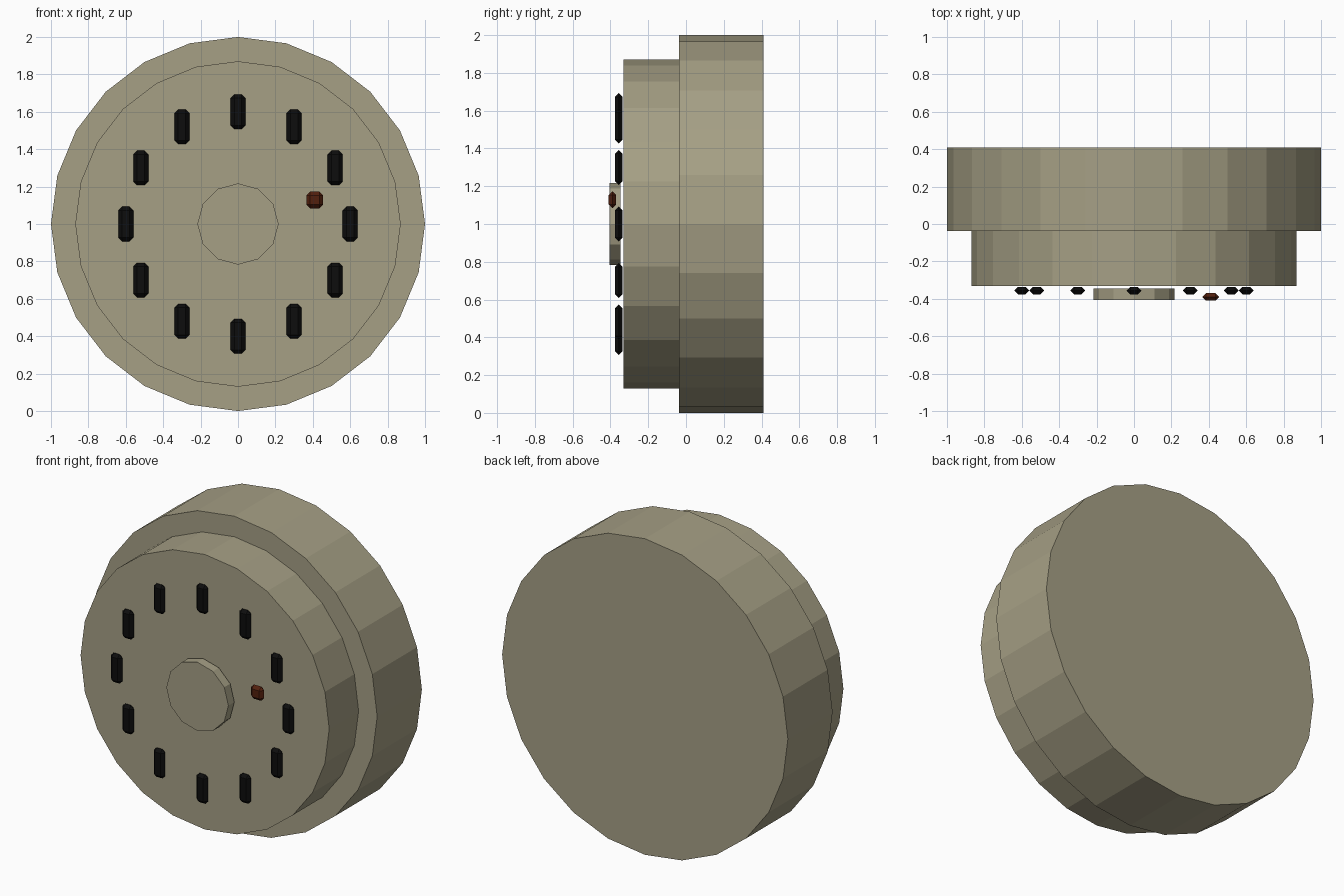
import bpy, math

if "Cube" in bpy.data.objects:
    bpy.data.objects.remove(bpy.data.objects["Cube"])


def material(name, rgb):
    m = bpy.data.materials.new(name)
    m.diffuse_color = (*rgb, 1.0)
    m.use_nodes = True
    m.node_tree.nodes["Principled BSDF"].inputs["Base Color"].default_value = m.diffuse_color
    return m


BEIGE = material("dull_beige", (0.38, 0.35, 0.235))
BLACK = material("black", (0.004, 0.004, 0.004))
RED = material("dark_red", (0.085, 0.014, 0.004))


def disc(name, radius, y_front, y_back, sides):
    """Flat-faced cylinder along y, with a corner pointing straight up."""
    bpy.ops.mesh.primitive_cylinder_add(
        vertices=sides, radius=radius, depth=y_back - y_front,
        location=(0, (y_front + y_back) / 2, 1), rotation=(math.pi / 2, 0, 0))
    ob = bpy.context.object
    ob.name = name
    ob.data.materials.append(BEIGE)
    return ob


def chamfered_block(name, size, location, mat):
    """Thin block whose chamfer runs to half its depth."""
    bpy.ops.mesh.primitive_cube_add(size=1, location=location)
    ob = bpy.context.object
    ob.name = name
    for v in ob.data.vertices:
        v.co = [c * s for c, s in zip(v.co, size)]
    bevel = ob.modifiers.new("chamfer", 'BEVEL')
    bevel.width = size[1] * 0.499
    bevel.segments = 1
    ob.data.materials.append(mat)
    return ob


# Stepped body and centre button
disc("main_body", 1.0, -0.037, 0.41, 24)
disc("front_step", 0.87, -0.331, -0.037, 24)
disc("centre_button", 0.217, -0.406, -0.346, 12)

# Ring of upright black slots
for i in range(12):
    a = i * math.tau / 12
    chamfered_block(f"slot_{i + 1}", (0.08, 0.04, 0.185),
                    (0.6 * math.cos(a), -0.356, 1 + 0.6 * math.sin(a)), BLACK)

# Small red indicator
chamfered_block("indicator", (0.09, 0.04, 0.09), (0.41, -0.39, 1.128), RED)
